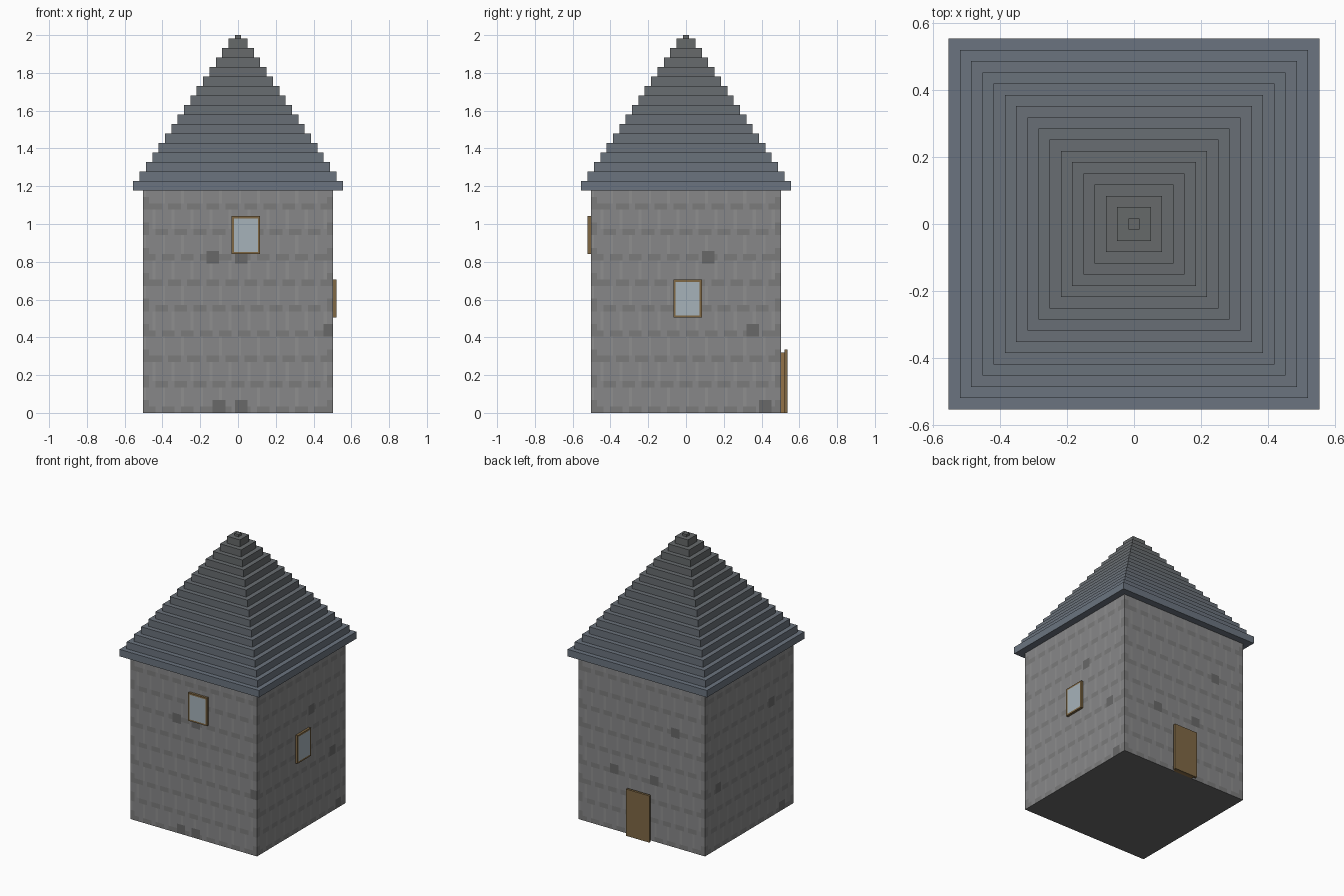
import bpy, bmesh
from math import pi
from mathutils import Matrix, Vector

if "Cube" in bpy.data.objects:
    bpy.data.objects.remove(bpy.data.objects["Cube"])

U = 2 / 119          # building unit: the model is 119 units tall
HALF, WALL_H = 30, 70


def mat(name, r, g, b):
    m = bpy.data.materials.new(name)
    m.diffuse_color = [((c + 0.055) / 1.055) ** 2.4 for c in (r, g, b)] + [1]
    m.use_nodes = True
    m.node_tree.nodes["Principled BSDF"].inputs["Base Color"].default_value = m.diffuse_color
    return m


def finish(bm, name, mats, turn=0.0):
    bmesh.ops.recalc_face_normals(bm, faces=bm.faces)
    bm.transform(Matrix.Rotation(turn, 4, 'Z') @ Matrix.Scale(U, 4))
    me = bpy.data.meshes.new(name)
    bm.to_mesh(me)
    bm.free()
    for m in mats:
        me.materials.append(m)
    ob = bpy.data.objects.new(name, me)
    bpy.context.collection.objects.link(ob)
    return ob


stone = [mat("stone", .53, .53, .535), mat("stone_joint", .48, .48, .48),
         mat("stone_light", .56, .56, .56), mat("stone_dark", .41, .41, .41)]
wood = mat("wood", .50, .41, .27)
wood_light = mat("wood_light", .58, .45, .28)
glass = mat("glass", .65, .70, .73)

# Dark stones on each wall: (left edge, bottom), seen facing that wall
PATCHES = [
    [(-10, 47), (-1, 47), (-8, 0), (-1, 0), (27, 24)],   # front
    [(5, 47), (19, 24), (23, 0)],                        # right
    [(-15, 24), (4, 24), (14, 47)],                      # back
    [(13, 47), (-23, 24), (20, 0)],                      # left
]


def stone_kind(side, x, z):
    for px, pz in PATCHES[side]:
        if px <= x < px + 4 and pz <= z < pz + 4:
            return 3
    course = int(z / 8)
    if abs(x) > HALF - 2 and z % 8 < 4:       # corner stones
        return 1
    if z % 8 < 2 and (x + 2 * course) % 6 < 4:  # bed joints
        return 1
    if z % 8 >= 2 and (x + 3 * (course % 2)) % 6 < 1:
        return 2
    return 0


# Square stone tower, one painted grid per wall
bm = bmesh.new()
for side in range(4):
    rot = Matrix.Rotation(side * pi / 2, 4, 'Z')
    vs = [[bm.verts.new(rot @ Vector((x, -HALF, z))) for x in range(-HALF, HALF + 1)]
          for z in range(WALL_H + 1)]
    for z in range(WALL_H):
        for i in range(2 * HALF):
            f = bm.faces.new((vs[z][i], vs[z][i + 1], vs[z + 1][i + 1], vs[z + 1][i]))
            f.material_index = stone_kind(side, i - HALF + .5, z + .5)
bmesh.ops.remove_doubles(bm, verts=bm.verts, dist=0.01)
bottom = [e for e in bm.edges if e.is_boundary and all(v.co.z < .1 for v in e.verts)]
bmesh.ops.edgeloop_fill(bm, edges=bottom, mat_nr=3)
finish(bm, "stone_tower", stone)

# Stepped pyramid roof: square rings following a stair profile
profile = [(HALF, WALL_H, 0)]
for i in range(17):
    z0 = WALL_H + 3 * i
    profile += [(33 - 2 * i, z0, i), (33 - 2 * i, min(z0 + 3, 119), i)]
bm = bmesh.new()
rings = [[bm.verts.new((sx * h, sy * h, z)) for sx, sy in ((-1, -1), (1, -1), (1, 1), (-1, 1))]
         for h, z, _ in profile]
for k in range(len(rings) - 1):
    a, b = rings[k], rings[k + 1]
    for j in range(4):
        n = (j + 1) % 4
        bm.faces.new((a[j], a[n], b[n], b[j])).material_index = profile[k][2]
bm.faces.new(rings[-1]).material_index = 16
slates = [mat("slate_%d" % i, .42 - .02 * i / 16, .455 - .045 * i / 16, .50 - .09 * i / 16)
          for i in range(17)]
finish(bm, "stepped_roof", slates)


# Slab standing out from a wall, drawn as on the front and turned to its side
def slab(name, x0, x1, z0, z1, near, far, mats, turn, border=0):
    bm = bmesh.new()
    bmesh.ops.create_cube(bm, size=1)
    for v in bm.verts:
        v.co = (x0 if v.co.x < 0 else x1, -far if v.co.y < 0 else -near,
                z0 if v.co.z < 0 else z1)
    if border:
        front = min(bm.faces, key=lambda f: f.calc_center_median().y)
        bmesh.ops.inset_region(bm, faces=[front], thickness=border)
        front.material_index = 1
    return finish(bm, name, mats, turn)


slab("front_window", -2, 7, 50, 62, 30, 31, [wood, glass], 0, 1)
slab("right_window", -4, 5, 30, 42, 30, 31, [wood, glass], pi / 2, 1)
slab("door_backing", -5, 4, 0, 19, 30, 31, [wood_light], pi)
slab("door_panel", -6, 5, 0, 20, 31, 32, [wood], pi)
